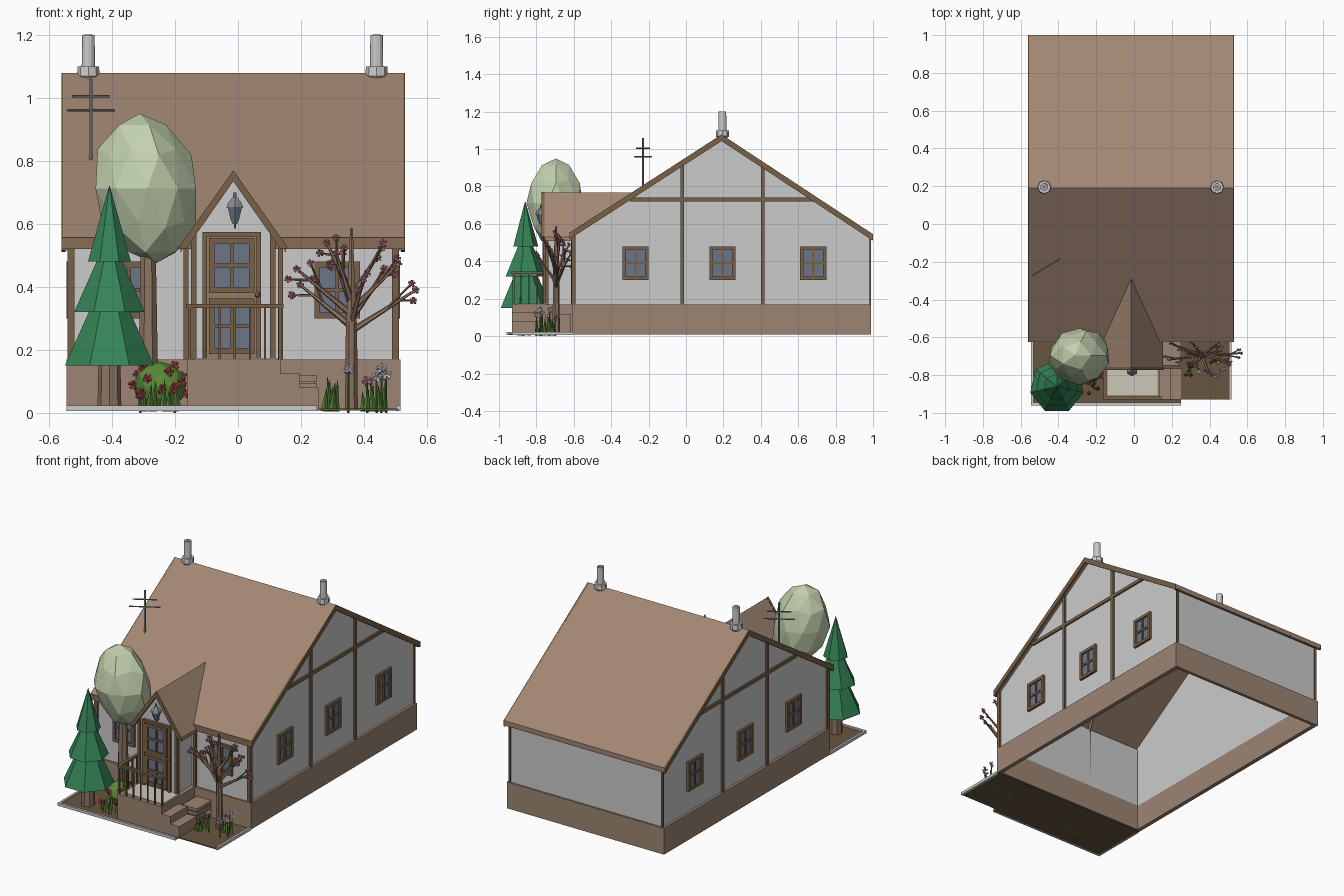
import bpy, bmesh, math, random
from mathutils import Vector, Matrix

if "Cube" in bpy.data.objects:
    bpy.data.objects.remove(bpy.data.objects["Cube"])

random.seed(4)
CX = -0.015                      # house centre line
BROWN, ROOF, STONE = (.19, .12, .065), (.36, .24, .172), (.34, .235, .172)
GLASS, METAL, SOIL = (.15, .18, .25), (.25, .26, .28), (.14, .09, .05)
PALE, WALL, KERB = (.60, .57, .48), (.56, .56, .56), None
PARTS = {}


def part(name, colour=None):
    if name not in PARTS:
        PARTS[name] = (bmesh.new(), colour)
    return PARTS[name][0]


def box(bm, x0, x1, y0, y1, z0, z1):
    m = Matrix.Translation(((x0 + x1) / 2, (y0 + y1) / 2, (z0 + z1) / 2))
    bmesh.ops.create_cube(bm, size=1, matrix=m @ Matrix.Diagonal((abs(x1 - x0), abs(y1 - y0), abs(z1 - z0), 1)))


def prism(bm, pts, a, b, axis):
    """Extrude a profile: axis 'x' takes (y, z) points, axis 'y' takes (x, z)."""
    put = (lambda p, t: (t, p[0], p[1])) if axis == 'x' else (lambda p, t: (p[0], t, p[1]))
    A = [bm.verts.new(put(p, a)) for p in pts]
    B = [bm.verts.new(put(p, b)) for p in pts]
    bm.faces.new(A)
    bm.faces.new(B[::-1])
    for i in range(len(pts)):
        j = (i + 1) % len(pts)
        bm.faces.new((A[i], B[i], B[j], A[j]))


def cone(bm, p, q, r0, r1, n=6):
    p, q = Vector(p), Vector(q)
    rot = Vector((0, 0, 1)).rotation_difference(q - p).to_matrix().to_4x4()
    bmesh.ops.create_cone(bm, cap_ends=True, segments=n, radius1=r0, radius2=r1,
                          depth=(q - p).length, matrix=Matrix.Translation((p + q) / 2) @ rot)


def blob(bm, c, r, sub=1, jitter=0, lean=0):
    vs = bmesh.ops.create_icosphere(bm, subdivisions=sub, radius=1)['verts']
    for v in vs:
        k = 1 + random.uniform(-jitter, jitter)
        v.co = Vector((c[0] + v.co.x * r[0] * k + lean * v.co.z, c[1] + v.co.y * r[1] * k, c[2] + v.co.z * r[2]))


def panel(bm, face, u0, u1, v0, v1, d0, d1):
    """Box on a wall: u along it, v up, d outwards. face = ('y', y) or ('x', x, sign)."""
    if face[0] == 'y':
        box(bm, u0, u1, face[1] - d1, face[1] - d0, v0, v1)
    else:
        x, s = face[1], face[2]
        box(bm, min(x + s * d0, x + s * d1), max(x + s * d0, x + s * d1), u0, u1, v0, v1)


def window(face, u, v, w, h, t=.018):
    f, g = part('window_frames', BROWN), part('window_glass', GLASS)
    a, b = w / 2, h / 2
    panel(g, face, u - a + .005, u + a - .005, v - b + .005, v + b - .005, -.005, .004)
    for s in (-1, 1):
        panel(f, face, u + s * (a - t / 2) - t / 2, u + s * (a - t / 2) + t / 2, v - b, v + b, -.002, .014)
        panel(f, face, u - a, u + a, v + s * (b - t / 2) - t / 2, v + s * (b - t / 2) + t / 2, -.002, .014)
    panel(f, face, u - .006, u + .006, v - b, v + b, -.002, .011)
    panel(f, face, u - a, u + a, v - .006, v + .006, -.002, .011)


def flower(bm, c, r=.009):
    """Five flat petals around a centre, facing the front."""
    rot = random.random() * 6
    for i in range(5):
        a = rot + i * math.tau / 5
        d = Vector((math.cos(a), random.uniform(-.7, .7), math.sin(a))) * r
        cone(bm, Vector(c), Vector(c) + d * 1.2, r * .3, r * .55, 4)


# house shell: hollow plinth and thin walls
pl, wl, bt = part('plinth', STONE), part('walls', WALL), part('timber_beams', BROWN)
for s in (-1, 1):
    e = CX + s * .53
    box(pl, min(e, e - s * .025), max(e, e - s * .025), -.61, .99, .01, .17)
    w = CX + s * .515
    prism(wl, [(-.6, .165), (.98, .165), (.98, .53), (.19, 1.05), (-.6, .54)], w, w - s * .01, 'x')
    face = ('x', w, s)
    for y in (-.27, .195, .68):
        window(face, y, .39, .14, .18)
    for y in (-.02, .41):
        panel(bt, face, y - .01, y + .01, .17, .92, -.002, .01)
    panel(bt, face, -.30, .68, .72, .74, -.002, .01)
    box(bt, w - .011, w + .011, -.612, -.59, .17, .54)
    box(bt, w - .006, w + .006, .978, .988, .17, .53)
    window(('y', -.6), CX + s * .33, .39, .145, .18)
for y in (-.61, .97):
    box(pl, CX - .53, CX + .53, y, y + .02, .01, .17)
for y in (-.6, .97):
    box(wl, CX - .515, CX + .515, y, y + .01, .165, .54)

# main roof, verge boards and eaves boards
chev = lambda t: [(-.62, .555), (.19, 1.078), (1.0, .545), (1.0, .545 - t), (.19, 1.078 - t), (-.62, .555 - t)]
prism(part('main_roof', ROOF), chev(.025), CX - .54, CX + .54, 'x')
rf = part('roof_boards', BROWN)
for s in (-1, 1):
    prism(rf, chev(.035), CX + s * .533, CX + s * .545, 'x')
box(part('eaves_boards', (.24, .155, .09)), CX - .545, CX + .545, -.624, -.61, .52, .556)
box(part('eaves_boards'), CX - .545, CX + .545, .985, .999, .515, .543)

# chimneys
ch = part('chimneys', KERB)
for x in (-.475, .44):
    cone(ch, (x, .195, 1.055), (x, .195, 1.07), .022, .036, 8)
    cone(ch, (x, .195, 1.07), (x, .195, 1.10), .036, .034, 8)
    cone(ch, (x, .195, 1.10), (x, .195, 1.20), .021, .020, 12)
    cone(part('chimney_mouths', METAL), (x, .195, 1.19), (x, .195, 1.201), .014, .014, 10)

# aerial
an = part('aerial', METAL)
cone(an, (-.467, -.23, .78), (-.467, -.23, 1.06), .006, .006)
for z, k in ((.96, 1), (1.005, .78)):
    cone(an, (-.467 - .075 * k, -.23 - .045 * k, z), (-.467 + .075 * k, -.23 + .045 * k, z), .004, .004)

# porch walls and pitched porch roof running back into the main roof
prism(wl, [(CX - .125, .165), (CX + .125, .165), (CX + .125, .565), (CX, .745), (CX - .125, .565)], -.745, -.595, 'y')
pr = part('porch_roof', ROOF)
for s in (-1, 1):
    lo = [(CX, -.765, .768), (CX + s * .168, -.765, .53), (CX + s * .168, -.62, .53), (CX, -.28, .768)]
    top = [pr.verts.new(p) for p in lo]
    low = [pr.verts.new((p[0], p[1], p[2] - .022)) for p in lo]
    pr.faces.new(top)
    pr.faces.new(low[::-1])
    for i in range(4):
        pr.faces.new((top[i], low[i], low[(i + 1) % 4], top[(i + 1) % 4]))
    prism(rf, [(CX, .77), (CX + s * .17, .53), (CX + s * .17, .52), (CX + s * .15, .52), (CX, .735)], -.772, -.757, 'y')
    box(bt, CX + s * .125 - .009, CX + s * .125 + .009, -.755, -.735, .17, .57)
    box(bt, CX + s * .15 - .008, CX + s * .15 + .008, -.615, -.59, .17, .54)

# door with two glazed leaves, casing and knob
pf, DX = ('y', -.745), -.02
panel(part('door', (.30, .20, .13)), pf, DX - .085, DX + .085, .175, .57, 0, .008)
for s in (-1, 1):
    panel(part('door_casing', BROWN), pf, DX + s * .086 - .007, DX + s * .086 + .007, .17, .574, 0, .016)
panel(part('door_casing'), pf, DX - .093, DX + .093, .56, .574, 0, .016)
window(('y', -.753), DX, .468, .145, .175)
window(('y', -.753), DX, .275, .145, .175)
blob(part('door_knob', METAL), (.062, -.765, .375), (.01,) * 3)

# wall lantern
ln, LY = part('lantern', METAL), -.775
for z0, z1, r0, r1 in ((.585, .60, .004, .004), (.60, .615, .008, .016), (.65, .665, .031, .026),
                       (.665, .685, .026, .008), (.685, .70, .006, .006)):
    cone(ln, (-.01, LY, z0), (-.01, LY, z1), r0, r1)
cone(part('lantern_glass', GLASS), (-.01, LY, .612), (-.01, LY, .652), .015, .026)
cone(ln, (-.01, LY, .595), (-.01, -.74, .595), .004, .004)

# terrace, steps and railing
st = part('terrace_and_steps', STONE)
box(st, -.16, .135, -.93, -.6, .01, .17)
box(st, .135, .195, -.93, -.765, .01, .125)
box(st, .195, .255, -.93, -.765, .01, .08)
box(part('terrace_floor', PALE), -.14, .125, -.905, -.745, .168, .174)
rl = part('railing', BROWN)
box(rl, -.165, .145, -.932, -.914, .333, .345)
box(rl, -.163, -.145, -.932, -.745, .333, .345)
for i in range(7):
    x = -.154 + i * .048
    w = .005 if i in (0, 6) else .0035
    box(rl, x - w, x + w, -.923 - w, -.923 + w, .17, .335)
for i in range(1, 5):
    y = -.923 + i * .042
    box(rl, -.158, -.150, y - .004, y + .004, .17, .335)

# slatted crate beside the steps
for z in (.025, .05, .075, .10):
    box(part('crate', STONE), .15, .25, -.75, -.615, z, z + .018)
box(part('crate'), .157, .243, -.743, -.62, .01, .115)

# garden soil and kerb
so, kb = part('garden_soil', SOIL), part('garden_kerb', KERB)
box(so, -.54, .25, -.95, -.6, .008, .014)
box(so, .25, .51, -.93, -.6, .008, .014)
box(kb, -.545, .25, -.96, -.946, .006, .023)
box(kb, -.545, -.532, -.95, -.61, .006, .023)
box(kb, .502, .515, -.93, -.61, .006, .023)

# conifer
cone(part('tree_trunks', (.27, .18, .125)), (-.408, -.86, .01), (-.408, -.86, .2), .038, .034, 8)
for z0, z1, r0, r1 in ((.15, .325, .145, .065), (.32, .485, .115, .04), (.48, .72, .07, .001)):
    cone(part('conifer', (.035, .23, .095)), (-.408, -.86, z0), (-.408, -.86, z1), r0, r1, 7)

# round tree and flowering bush
cone(part('tree_trunks'), (-.285, -.70, .01), (-.285, -.70, .55), .034, .024, 7)
blob(part('round_tree_crown', (.54, .63, .42)), (-.287, -.695, .712), (.160, .145, .238), 2, .11, -.025)
blob(part('bush', (.10, .25, .04)), (-.25, -.77, .085), (.083, .07, .078), 2, .08)
red, pink = part('red_flowers', (.48, .06, .08)), part('pink_blossom', (.52, .17, .25))
for i in range(14):
    a, h = i * 2.4, -.3 + 1.2 * i / 14
    k = math.sqrt(1 - h * h)
    flower(red, (-.25 + .085 * k * math.cos(a), -.77 + .072 * k * math.sin(a), .085 + .08 * h), .011)

# bare blossom tree: trunk, spiral of branches, twigs with blossom
tw, base = part('blossom_tree', (.25, .155, .105)), Vector((.36, -.695, 0))
cone(tw, base + Vector((0, 0, .01)), base + Vector((0, 0, .29)), .021, .018, 7)
cone(tw, base + Vector((0, 0, .29)), base + Vector((0, 0, .585)), .018, .005)
for i in range(10):
    a, t = i * 2.4 + .1, i / 9
    r = 1 - .6 * t ** 2
    start = base + Vector((0, 0, .26 + .12 * t))
    end = base + Vector((.205 * r * math.cos(a), .10 * r * math.sin(a), .39 + .15 * t))
    cone(tw, start, end, .011, .004, 5)
    flower(pink, end)
    for f, s in ((.55, 1), (.75, -1)):
        p = start.lerp(end, f)
        q = p + (end - start) * .3 + Vector((s * .018, -s * .02, s * .04))
        cone(tw, p, q, .005, .003, 4)
        flower(pink, q)

# grass tufts and tall flowers in the beds
gr, wf = part('grass_blades', (.09, .22, .04)), part('pale_flowers', (.62, .60, .66))
for x, y, n, h in ((.30, -.77, 7, .11), (.43, -.74, 6, .10), (-.29, -.87, 4, .10), (-.22, -.86, 4, .10)):
    for i in range(n):
        px, py = x + random.uniform(-.03, .03), y + random.uniform(-.04, .04)
        cone(gr, (px, py, .005), (px + random.uniform(-.01, .01), py, h * random.uniform(.6, 1.1)), .013, .0005, 4)
for x, y, z, bm in ((.35, -.78, .14, wf), (.44, -.80, .115, wf), (.455, -.73, .14, wf), (.47, -.77, .12, wf),
                    (.41, -.70, .10, pink), (-.31, -.87, .06, red), (-.20, -.87, .08, red)):
    cone(gr, (x, y, .0), (x, y, z), .004, .003, 4)
    flower(bm, (x, y, z), .013)

# turn every part into a flat-shaded object
for name, (bm, colour) in PARTS.items():
    bmesh.ops.recalc_face_normals(bm, faces=bm.faces)
    me = bpy.data.meshes.new(name)
    bm.to_mesh(me)
    bm.free()
    if colour:
        mat = bpy.data.materials.new(name)
        mat.diffuse_color = (*colour, 1)
        mat.use_nodes = True
        mat.node_tree.nodes["Principled BSDF"].inputs["Base Color"].default_value = mat.diffuse_color
        me.materials.append(mat)
    bpy.context.collection.objects.link(bpy.data.objects.new(name, me))
